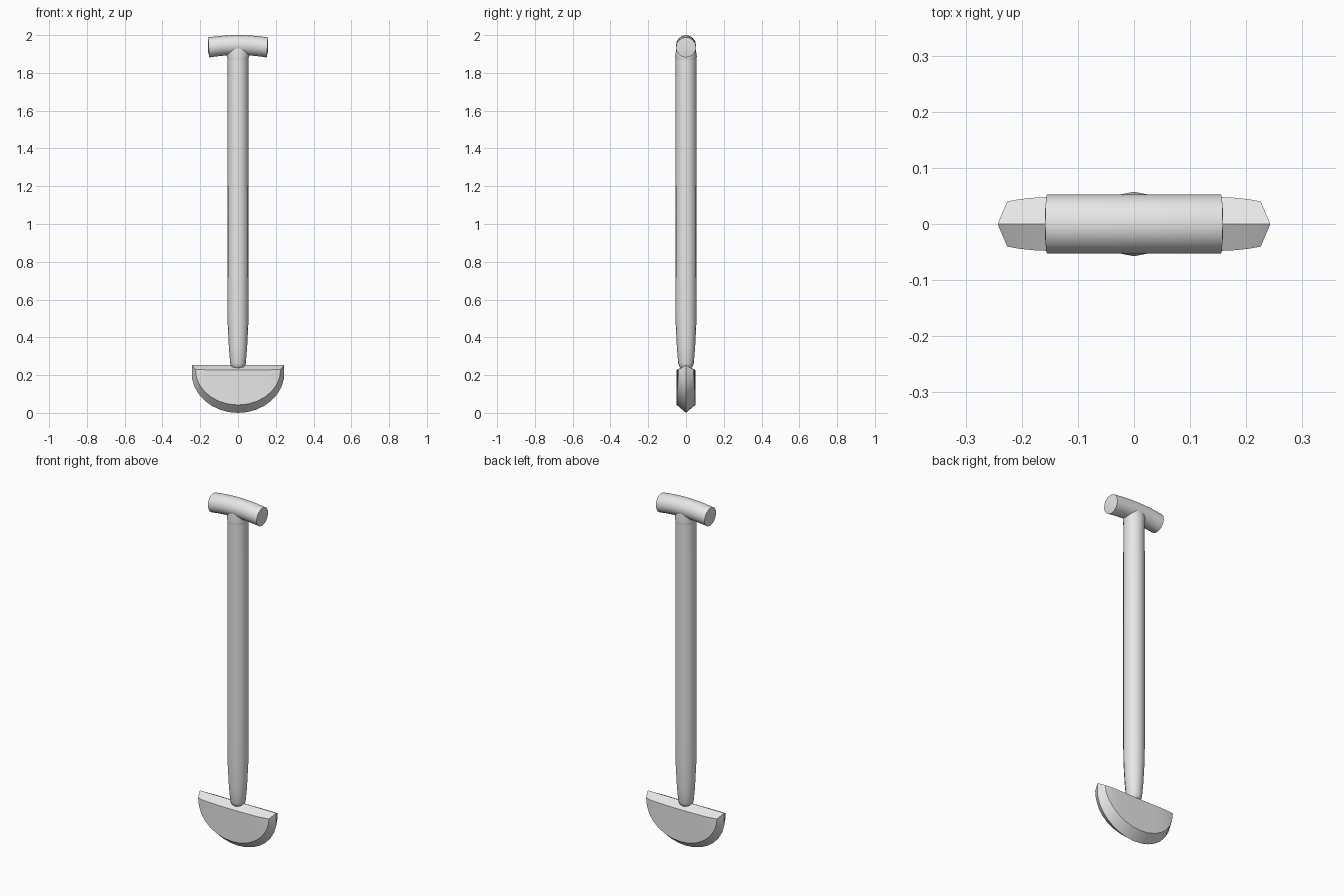
import bpy, bmesh, math
from math import sin, cos, pi

if "Cube" in bpy.data.objects:
    bpy.data.objects.remove(bpy.data.objects["Cube"])

grey = bpy.data.materials.new("plain_grey")
grey.diffuse_color = (0.8, 0.8, 0.8, 1)
grey.use_nodes = True
grey.node_tree.nodes["Principled BSDF"].inputs["Base Color"].default_value = grey.diffuse_color


def finish(name, bm, angle=32):
    bmesh.ops.remove_doubles(bm, verts=bm.verts, dist=0.0005)
    bmesh.ops.recalc_face_normals(bm, faces=bm.faces)
    me = bpy.data.meshes.new(name)
    bm.to_mesh(me)
    bm.free()
    me.materials.append(grey)
    for p in me.polygons:
        p.use_smooth = True
    me.set_sharp_from_angle(angle=math.radians(angle))
    ob = bpy.data.objects.new(name, me)
    bpy.context.collection.objects.link(ob)
    return ob


def loft(bm, rings):
    """Skin a list of closed point rings and cap both ends."""
    vs = [[bm.verts.new(p) for p in r] for r in rings]
    n = len(vs[0])
    for a, b in zip(vs, vs[1:]):
        for k in range(n):
            bm.faces.new((a[k], a[(k + 1) % n], b[(k + 1) % n], b[k]))
    bm.faces.new(vs[0])
    bm.faces.new(vs[-1])


N = 16

# Shaft: round pole, tapered and rounded at the foot
bm = bmesh.new()
profile = [(0.236, 0.026), (0.245, 0.036), (0.262, 0.041), (0.34, 0.048),
           (0.48, 0.055), (0.75, 0.056), (1.1, 0.056), (1.9, 0.055)]
loft(bm, [[(r * cos(2 * pi * k / N), r * sin(2 * pi * k / N), z)
           for k in range(N)] for z, r in profile])
finish("shaft", bm, 40)

# Flared joint between shaft and grip
bm = bmesh.new()
flare = [(1.865, 0.0545, 0.0545), (1.888, 0.058, 0.0575), (1.945, 0.062, 0.048)]
loft(bm, [[(rx * cos(2 * pi * k / N), ry * sin(2 * pi * k / N), z)
           for k in range(N)] for z, rx, ry in flare])
finish("grip_joint", bm)

# Grip: slightly arched round bar across the top
bm = bmesh.new()
rings = []
for i in range(9):
    x = -0.155 + 0.31 * i / 8
    zc = 1.947 - 0.5 * x * x
    tilt = math.atan(-x)
    rings.append([(x - 0.053 * sin(tilt) * cos(2 * pi * k / N) * 0.4,
                   0.053 * sin(2 * pi * k / N),
                   zc + 0.053 * cos(2 * pi * k / N)) for k in range(N)])
for s, at in ((-1, 0), (1, len(rings) + 1)):
    # shallow domed ends
    rings.insert(at, [(s * 0.159, 0.02 * sin(2 * pi * k / N),
                       1.935 + 0.02 * cos(2 * pi * k / N)) for k in range(N)])
loft(bm, rings)
finish("grip", bm)

# Blade: thick half-disc with bevelled top and rim, mirrored front to back
bm = bmesh.new()
M = 14
for s in (-1, 1):
    top, low, ridge, rim = [], [], [], []
    for i in range(M + 1):
        a = pi + pi * i / M
        c = cos(a)
        y = s * (0.049 - 0.009 * abs(c) ** 6)
        x = 0.226 * c
        top.append(bm.verts.new((x, y, 0.226 + 0.004 * c * c)))
        low.append(bm.verts.new((x, y, 0.23 + 0.188 * sin(a))))
        ridge.append(bm.verts.new((0.243 * c, 0, 0.253)))
        b = math.radians(190 + 160 * i / M)
        rim.append(bm.verts.new((0.2465 * cos(b), 0, 0.215 + 0.215 * sin(b))))
    for i in range(M):
        j = i + 1
        if i == 0:
            bm.faces.new((top[0], low[1], top[1]))
        elif j == M:
            bm.faces.new((top[i], low[i], top[j]))
        else:
            bm.faces.new((top[i], low[i], low[j], top[j]))
        bm.faces.new((ridge[i], top[i], top[j], ridge[j]))
        bm.faces.new((low[i], rim[i], rim[j], low[j]))
    for e in (0, M):
        bm.faces.new((top[e], ridge[e], rim[e]))
finish("blade", bm, 28)
